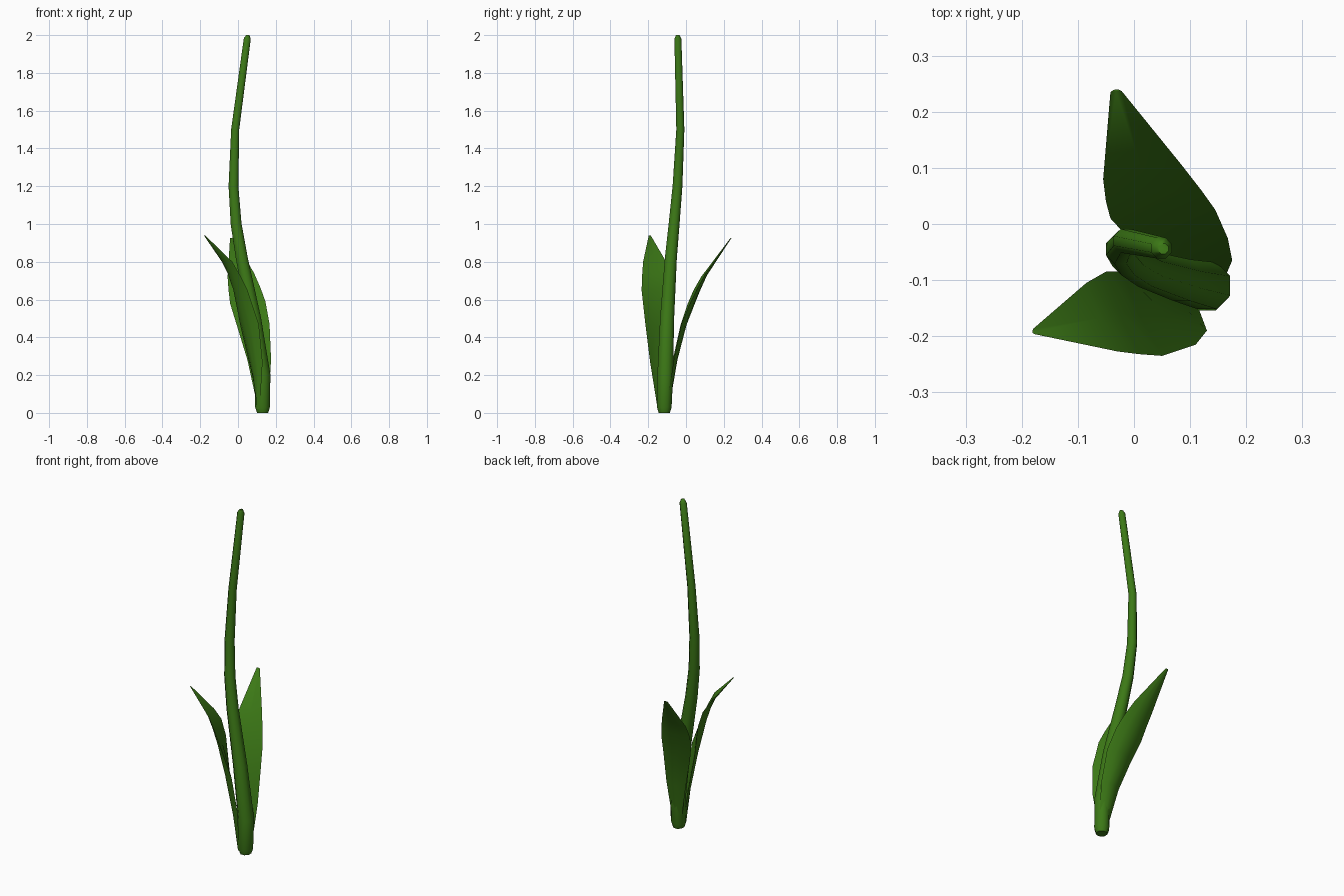
import bpy, bmesh, math
from mathutils import Vector

if "Cube" in bpy.data.objects:
    bpy.data.objects.remove(bpy.data.objects["Cube"])

mat = bpy.data.materials.new("leaf_green")
mat.diffuse_color = (0.045, 0.19, 0.008, 1)
mat.use_nodes = True
mat.node_tree.nodes["Principled BSDF"].inputs["Base Color"].default_value = mat.diffuse_color


def loft(name, rings):
    """Skin a list of vertex rings and cap both ends."""
    bm = bmesh.new()
    vr = [[bm.verts.new(p) for p in r] for r in rings]
    n = len(vr[0])
    for a, b in zip(vr, vr[1:]):
        for i in range(n):
            j = (i + 1) % n
            bm.faces.new((a[i], a[j], b[j], b[i]))
    bm.faces.new(vr[0][::-1])
    bm.faces.new(vr[-1])
    bmesh.ops.recalc_face_normals(bm, faces=bm.faces)
    me = bpy.data.meshes.new(name)
    bm.to_mesh(me)
    bm.free()
    ob = bpy.data.objects.new(name, me)
    bpy.context.collection.objects.link(ob)
    me.materials.append(mat)
    bpy.ops.object.select_all(action='DESELECT')
    ob.select_set(True)
    bpy.context.view_layer.objects.active = ob
    bpy.ops.object.shade_smooth_by_angle(angle=math.radians(60))
    return ob


# Stem: tapering eight-sided tube (x, y, z, radius)
path = [(.13, -.115, 0, .032), (.13, -.115, .03, .042), (.13, -.11, .2, .045),
        (.085, -.1, .5, .04), (.02, -.08, .82, .034), (-.01, -.063, 1.0, .031),
        (-.024, -.045, 1.2, .028), (-.015, -.03, 1.5, .023),
        (.049, -.043, 1.98, .02), (.052, -.044, 2.0, .01)]
rings = []
for i, (x, y, z, r) in enumerate(path):
    a = Vector(path[max(i - 1, 0)][:3])
    b = Vector(path[min(i + 1, len(path) - 1)][:3])
    d = Vector((0, 0, 1)) if i in (0, 1, len(path) - 1) else (b - a).normalized()
    u = Vector((0, 1, 0)).cross(d).normalized()
    v = d.cross(u)
    rings.append([Vector((x, y, z)) + r * (math.cos(t) * u + math.sin(t) * v)
                  for t in (math.tau * (k + .5) / 8 for k in range(8))])
loft("stem", rings)


# Leaves: two edge lines with a thin section bowed outwards between them
def leaf(name, left, right, bows):
    rings = []
    for p, q, b in zip(left, right, bows):
        p, q = Vector(p), Vector(q)
        e = q - p
        out = Vector((e.y, -e.x, 0)).normalized()
        ring = [p]
        ring += [p.lerp(q, t) + out * b * s for t, s in ((.25, .75), (.5, 1), (.75, .75))]
        ring += [q, p.lerp(q, .5) + out * b * .2]
        rings.append(ring)
    loft(name, rings)


bows = (.015, .022, .03, .032, .028, .02, .004)
leaf("front_leaf",
     [(.11, -.125, .02), (.075, -.12, .2), (.015, -.1, .45), (-.02, -.085, .65),
      (-.05, -.085, .74), (-.085, -.105, .8), (-.18, -.187, .94)],
     [(.115, -.15, .02), (.13, -.19, .27), (.11, -.215, .47), (.05, -.235, .65),
      (.01, -.232, .73), (-.03, -.227, .8), (-.174, -.197, .94)], bows)
leaf("back_leaf",
     [(.16, -.1, .05), (.175, -.065, .28), (.167, -.025, .47), (.145, .025, .59),
      (.12, .06, .66), (.085, .105, .74), (-.022, .237, .925)],
     [(.1, -.1, .05), (.05, -.07, .28), (-.005, -.03, .46), (-.042, .01, .58),
      (-.05, .04, .65), (-.055, .08, .72), (-.042, .235, .925)], bows)
